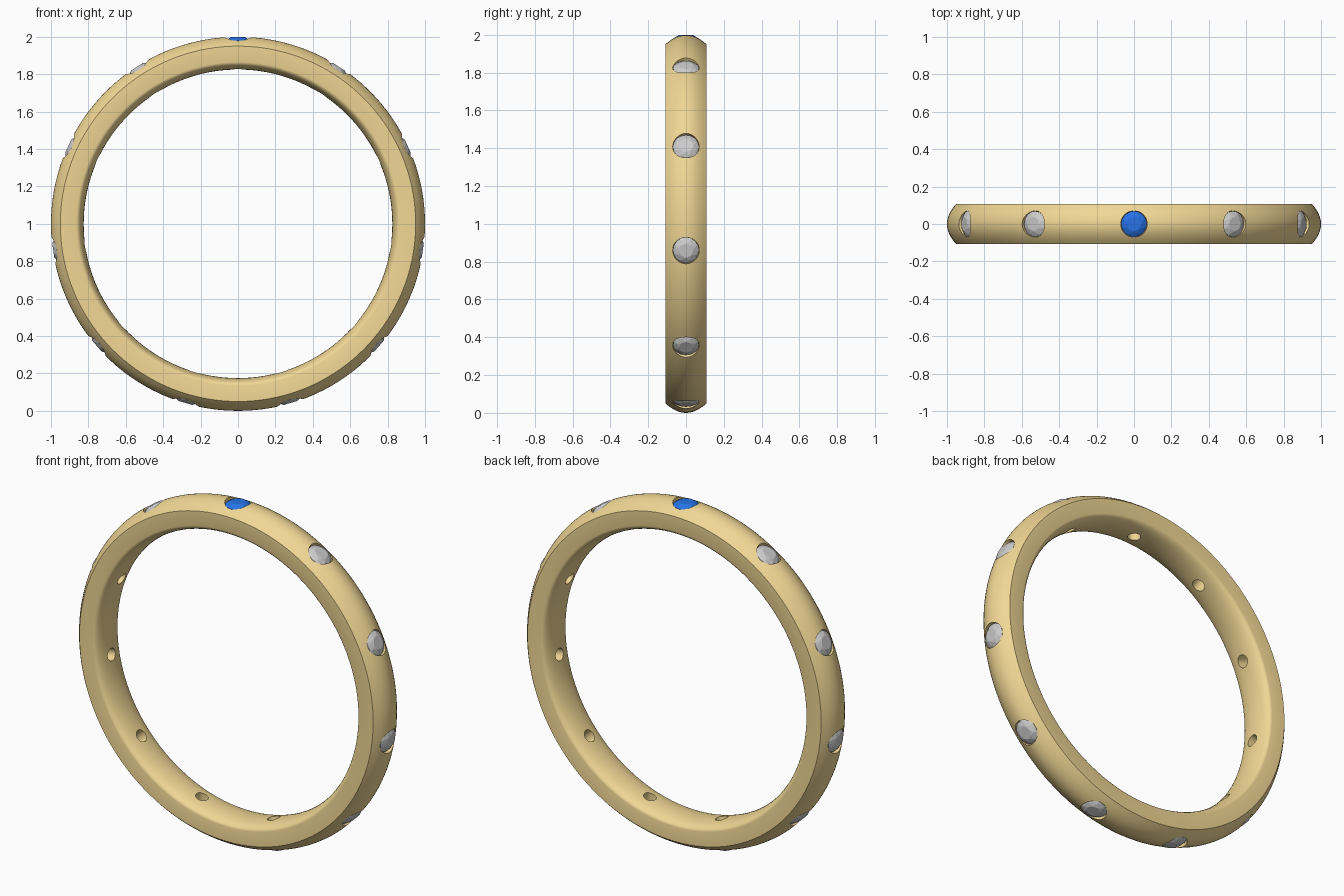
import bpy, bmesh
from math import sin, cos, pi, tau
from mathutils import Matrix

if "Cube" in bpy.data.objects:
    bpy.data.objects.remove(bpy.data.objects["Cube"])

STONES = 11
HALF_W = 0.108


def make_object(name, bm, colour=None):
    bmesh.ops.recalc_face_normals(bm, faces=bm.faces)
    mesh = bpy.data.meshes.new(name)
    bm.to_mesh(mesh)
    bm.free()
    ob = bpy.data.objects.new(name, mesh)
    bpy.context.collection.objects.link(ob)
    if colour:
        mat = bpy.data.materials.new(name + "_colour")
        mat.diffuse_color = (*colour, 1)
        mat.use_nodes = True
        mat.node_tree.nodes["Principled BSDF"].inputs["Base Color"].default_value = mat.diffuse_color
        mesh.materials.append(mat)
    return ob


def placement(i):
    return Matrix.Translation((0, 0, 1)) @ Matrix.Rotation(tau * i / STONES, 4, 'Y')


def circle(bm, n, r, z, offset=0.0):
    return [bm.verts.new((r * cos(tau * (k + offset) / n), r * sin(tau * (k + offset) / n), z))
            for k in range(n)]


def bridge(bm, a, b):
    n = len(a)
    for k in range(n):
        bm.faces.new((a[k], a[(k + 1) % n], b[(k + 1) % n], b[k]))


# Band: domed outside, flat sides, rounded comfort-fit inside
profile = []
for k in range(13):
    t = -1 + 2 * k / 12
    profile.append((1 - 0.05 * t * t, HALF_W * t))
for k in range(17):
    a = pi * k / 16
    profile.append((0.865 - 0.04 * sin(a), HALF_W * cos(a)))
bm = bmesh.new()
SEG = 144
loops = [[bm.verts.new((r * sin(tau * s / SEG), y, 1 + r * cos(tau * s / SEG)))
          for r, y in profile] for s in range(SEG)]
for s in range(SEG):
    bridge(bm, loops[s], loops[(s + 1) % SEG])
band = make_object("band", bm, (0.88, 0.68, 0.30))

# Stone seats: stepped drill holes right through the band
bm = bmesh.new()
for i in range(STONES):
    rings = [circle(bm, 32, r, z) for r, z in
             ((0.0705, 1.05), (0.0705, 0.972), (0.035, 0.915), (0.035, 0.78))]
    for a, b in zip(rings, rings[1:]):
        bridge(bm, a, b)
    bm.faces.new(rings[0])
    bm.faces.new(rings[-1])
    bmesh.ops.transform(bm, matrix=placement(i), verts=[v for ring in rings for v in ring])
cutter = make_object("seat_cutter", bm)
cutter.hide_render = True

mod = band.modifiers.new("seats", 'BOOLEAN')
mod.operation = 'DIFFERENCE'
mod.solver = 'EXACT'
mod.object = cutter
bpy.context.view_layer.objects.active = band
band.select_set(True)
bpy.ops.object.modifier_apply(modifier=mod.name)
bpy.data.objects.remove(cutter)
bpy.ops.object.shade_smooth_by_angle(angle=pi / 6)

# Round-cut stones: table, crown, girdle, pavilion and culet
for i in range(STONES):
    bm = bmesh.new()
    circle(bm, 8, 0.038, 0.998)
    circle(bm, 8, 0.056, 0.9895, 0.5)
    circle(bm, 16, 0.069, 0.979)
    circle(bm, 16, 0.069, 0.975)
    circle(bm, 8, 0.022, 0.938, 0.5)
    bm.verts.new((0, 0, 0.918))
    bmesh.ops.convex_hull(bm, input=bm.verts)
    bmesh.ops.transform(bm, matrix=placement(i), verts=bm.verts)
    if i == 0:
        make_object("blue_stone", bm, (0.02, 0.17, 0.80))
    else:
        make_object(f"clear_stone_{i}", bm)
